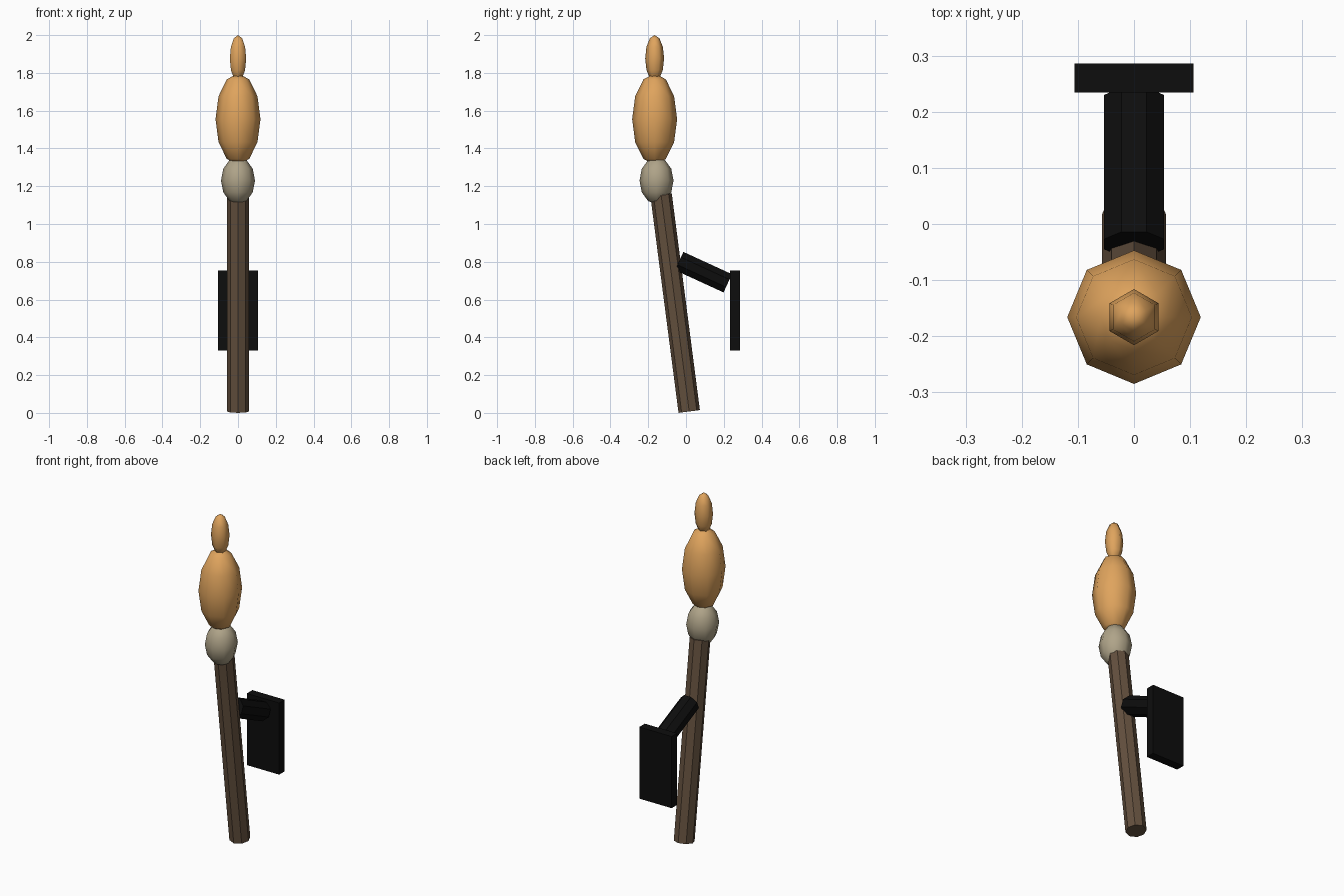
import bpy, bmesh, math
from mathutils import Vector, Matrix

if "Cube" in bpy.data.objects:
    bpy.data.objects.remove(bpy.data.objects["Cube"])


def material(name, color):
    m = bpy.data.materials.new(name)
    m.diffuse_color = (*color, 1)
    m.use_nodes = True
    m.node_tree.nodes["Principled BSDF"].inputs["Base Color"].default_value = m.diffuse_color
    return m


wood = material("dark wood", (0.125, 0.08, 0.048))
iron = material("black iron", (0.004, 0.004, 0.004))
flame = material("flame orange", (0.74, 0.37, 0.11))
cloth = material("beige cloth", (0.43, 0.37, 0.25))


def finish(name, bm, mat, smooth=False):
    mesh = bpy.data.meshes.new(name)
    for f in bm.faces:
        f.smooth = smooth
    bm.to_mesh(mesh)
    bm.free()
    mesh.materials.append(mat)
    ob = bpy.data.objects.new(name, mesh)
    bpy.context.collection.objects.link(ob)
    return ob


def rod(name, start, end, radius, mat, twist=0.0):
    """Eight-sided rod between two points."""
    a, b = Vector(start), Vector(end)
    axis = b - a
    # in-plane tilt about x keeps the octagon aligned with the x axis
    tilt = Matrix.Rotation(math.atan2(-axis.y, axis.z), 4, 'X')
    bm = bmesh.new()
    bmesh.ops.create_cone(bm, cap_ends=True, segments=8, radius1=radius,
                          radius2=radius, depth=axis.length,
                          matrix=Matrix.Translation((a + b) / 2) @ tilt
                          @ Matrix.Rotation(twist, 4, 'Z'))
    return finish(name, bm, mat)


def blob(name, center, radius, height, segments, mat):
    """Stretched low-poly sphere, corners on the y axis."""
    bm = bmesh.new()
    bmesh.ops.create_uvsphere(bm, u_segments=segments, v_segments=6, radius=1,
                              matrix=Matrix.Translation(center)
                              @ Matrix.Diagonal((radius, radius, height, 1)))
    return finish(name, bm, mat, smooth=True)


# Leaning wooden handle
rod("handle", (0, 0.017, 0.0075), (0, -0.132, 1.155), 0.057, wood)

# Cloth wrap and the two flame parts
blob("cloth_wrap", (0, -0.156, 1.23), 0.09, 0.125, 8, cloth)
blob("flame_body", (0, -0.166, 1.555), 0.119, 0.243, 8, flame)
blob("flame_tip", (0, -0.166, 1.877), 0.05, 0.123, 6, flame)

# Wall bracket: sloping arm and back plate
rod("bracket_arm", (0, -0.036, 0.804), (0, 0.221, 0.686), 0.0575, iron, math.pi / 8)
bm = bmesh.new()
bmesh.ops.create_cube(bm, size=1, matrix=Matrix.Translation((0, 0.26, 0.543))
                      @ Matrix.Diagonal((0.212, 0.052, 0.424, 1)))
finish("wall_plate", bm, iron)
